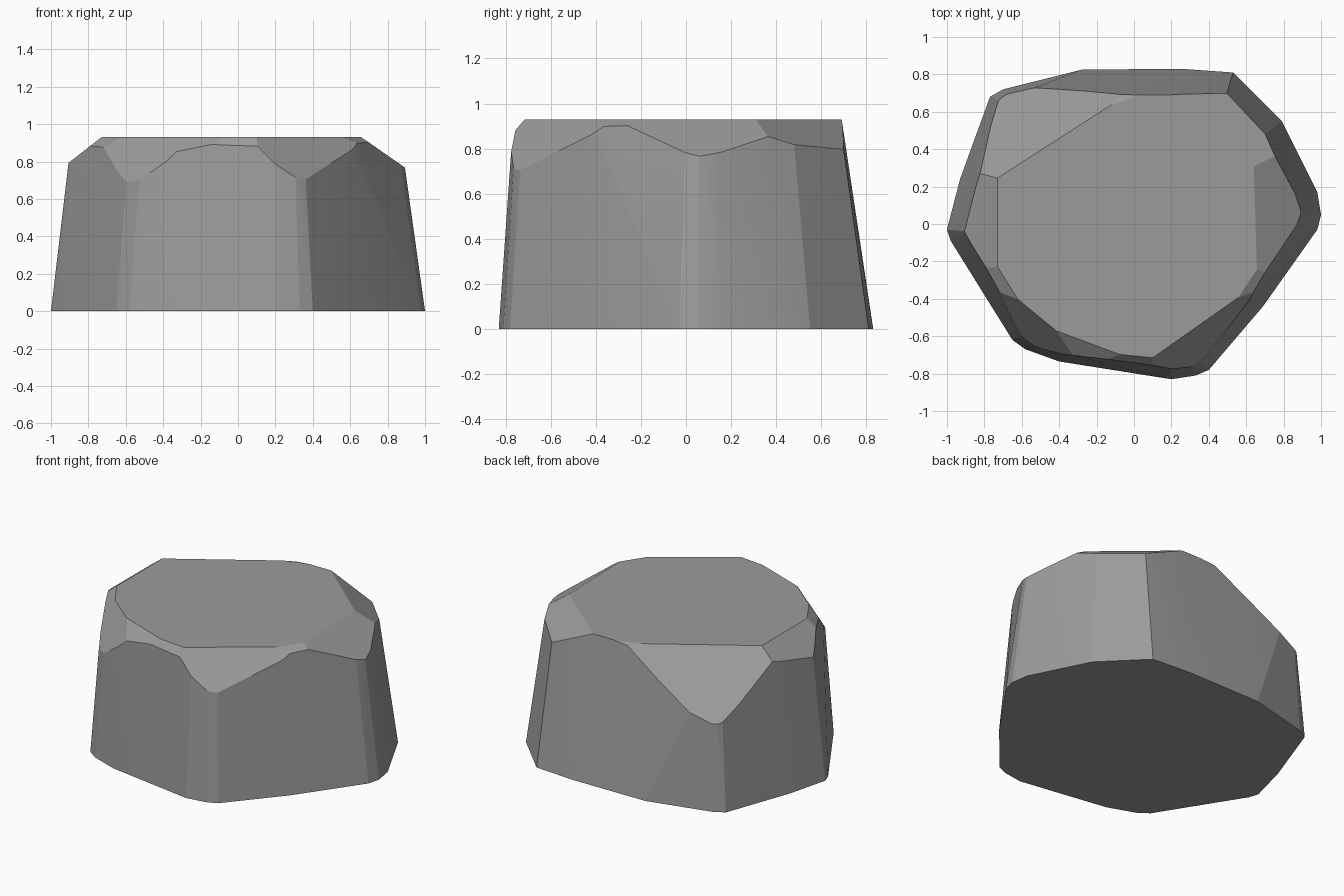
import bpy, bmesh, math
from mathutils import Vector

if "Cube" in bpy.data.objects:
    bpy.data.objects.remove(bpy.data.objects["Cube"])

HEIGHT = 0.93

# Ground outline and tapered upper outline of the rock
base = [(-1, -.03), (-.98, -.09), (-.65, -.62), (-.58, -.67), (-.4, -.735), (.2, -.83),
        (.33, -.81), (.4, -.78), (.69, -.44), (.98, -.03), (1, .05), (.98, .17),
        (.79, .55), (.53, .81), (.25, .83), (-.28, .825), (-.7, .72), (-.77, .68), (-.93, .24)]
upper = [(-.89, -.04), (-.86, -.1), (-.58, -.60), (-.51, -.65), (-.38, -.69), (.2, -.765),
         (.30, -.75), (.35, -.72), (.6, -.42), (.85, 0), (.87, .06), (.84, .16),
         (.69, .47), (.49, .68), (.25, .69), (-.28, .69), (-.66, .68), (-.7, .64), (-.83, .22)]

# Chipped corners: (point on the top edge, outward direction, run, drop)
chips = [
    ((-.73, 0), (-1, 0), .18, .14),            # left tip
    ((.65, 0), (1, .03), .21, .14),            # right tip
    ((-.35, .49), (-.54, .84), .367, .38),     # back left
    ((.2, .69), (.655, .755), .197, .13),      # back right
    ((-.38, -.60), (-.63, -.77), .137, .23),   # front left
    ((.15, -.68), (.575, -.818), .20, .27),    # front right
    ((-.05, -.70), (-.1, -1), .05, .06),       # front lip
    ((-.15, -.67), (-.35, -.94), .12, .10),    # front lip, left part
    ((-.66, -.34), (-.85, -.53), .14, .12),    # left lip
    ((.62, -.30), (.83, -.55), .16, .10),      # right lip
    ((.60, .40), (.87, .50), .20, .09),        # right lip, back part
    ((0, .675), (-.3, .95), .16, .05),         # back lip
]

bm = bmesh.new()
for outline, z in ((base, 0), (upper, HEIGHT)):
    for x, y in outline:
        bm.verts.new((x, y, z))
bmesh.ops.convex_hull(bm, input=bm.verts[:])

# Slice each chip off and cap the cut
for (px, py), direction, run, drop in chips:
    d = Vector(direction).normalized()
    normal = Vector((d.x * drop, d.y * drop, run)).normalized()
    bmesh.ops.bisect_plane(bm, geom=bm.verts[:] + bm.edges[:] + bm.faces[:], dist=1e-5,
                           plane_co=(px, py, HEIGHT), plane_no=normal, clear_outer=True)
    rim = [e for e in bm.edges if e.is_boundary]
    if rim:
        bmesh.ops.holes_fill(bm, edges=rim, sides=0)

bmesh.ops.remove_doubles(bm, verts=bm.verts[:], dist=1e-4)
bmesh.ops.dissolve_limit(bm, angle_limit=math.radians(1),
                         verts=bm.verts[:], edges=bm.edges[:])
bmesh.ops.recalc_face_normals(bm, faces=bm.faces[:])

mesh = bpy.data.meshes.new("rock")
bm.to_mesh(mesh)
bm.free()
rock = bpy.data.objects.new("rock", mesh)
bpy.context.collection.objects.link(rock)

# Dark stone
stone = bpy.data.materials.new("dark_stone")
stone.diffuse_color = (.33, .33, .33, 1)
stone.use_nodes = True
stone.node_tree.nodes["Principled BSDF"].inputs["Base Color"].default_value = stone.diffuse_color
mesh.materials.append(stone)

# Soften only the shallow facets
bpy.context.view_layer.objects.active = rock
rock.select_set(True)
bpy.ops.object.shade_smooth_by_angle(angle=math.radians(12))
